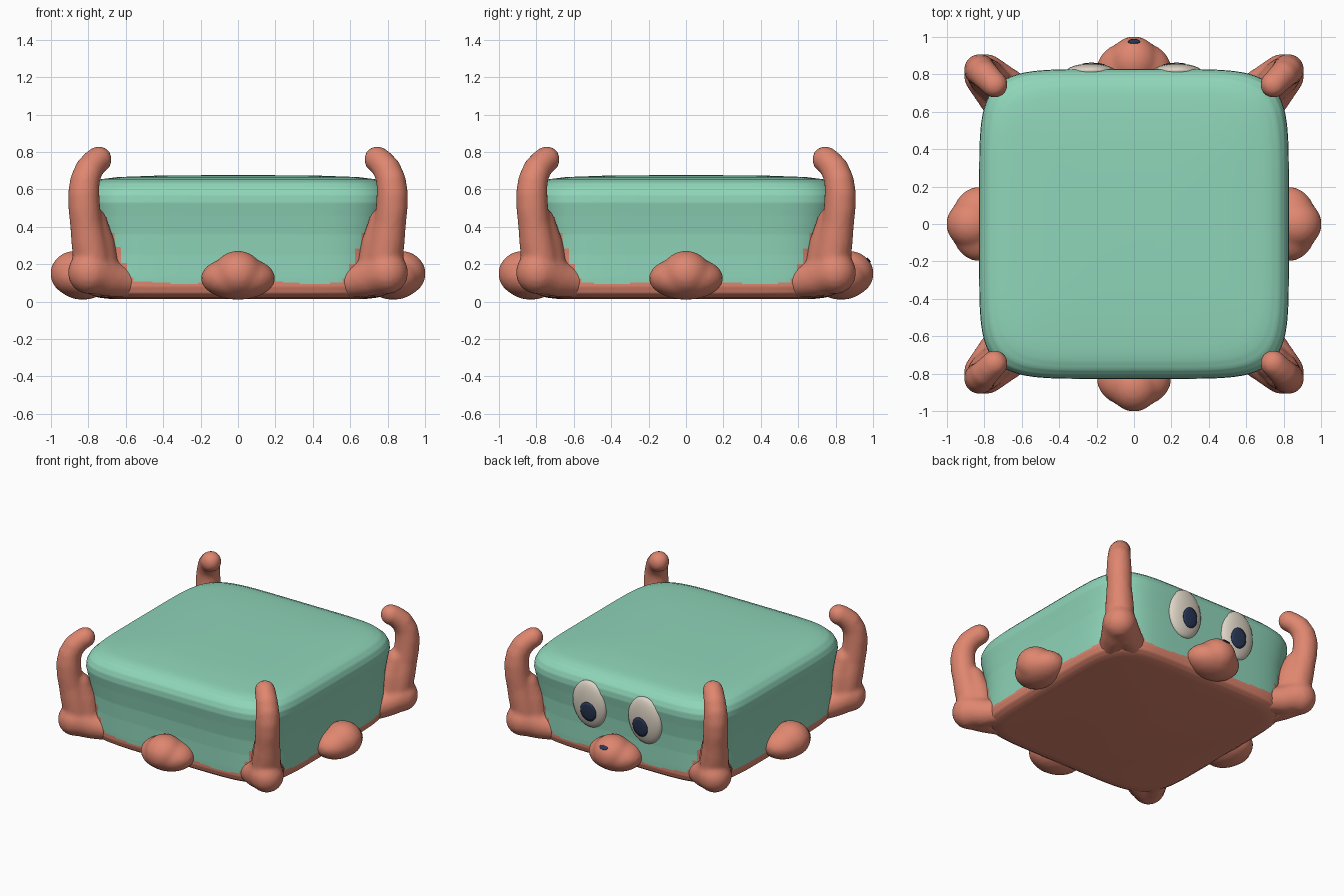
import bpy, bmesh, math
from mathutils import Vector, Matrix

if "Cube" in bpy.data.objects:
    bpy.data.objects.remove(bpy.data.objects["Cube"])


def material(name, rgb):
    m = bpy.data.materials.new(name)
    m.diffuse_color = (*rgb, 1)
    m.use_nodes = True
    m.node_tree.nodes["Principled BSDF"].inputs["Base Color"].default_value = m.diffuse_color
    return m


TEAL = material("teal_shell", (0.275, 0.67, 0.49))
CORAL = material("coral_skin", (0.74, 0.24, 0.16))
CREAM = material("cream_eye", (0.72, 0.65, 0.55))
NAVY = material("navy_pupil", (0.022, 0.038, 0.09))


def finish(name, bm, *mats):
    bmesh.ops.recalc_face_normals(bm, faces=bm.faces)
    me = bpy.data.meshes.new(name)
    bm.to_mesh(me)
    bm.free()
    ob = bpy.data.objects.new(name, me)
    bpy.context.collection.objects.link(ob)
    for m in mats:
        me.materials.append(m)
    me.shade_smooth()
    return ob


def ball(bm, centre, radii):
    mat = Matrix.Translation(centre) @ Matrix.Diagonal((*radii, 1))
    bmesh.ops.create_uvsphere(bm, u_segments=24, v_segments=16, radius=1, matrix=mat)


def skin_rings(bm, rings):
    for a, b in zip(rings, rings[1:]):
        n = len(a)
        for i in range(n):
            bm.faces.new((a[i], a[(i + 1) % n], b[(i + 1) % n], b[i]))


def tube(bm, path, sides=16):
    """Closed tube through (x, y, z, radius) points, with ball ends."""
    pts = [Vector(p[:3]) for p in path]
    rings = []
    for i, p in enumerate(pts):
        d = (pts[min(i + 1, len(pts) - 1)] - pts[max(i - 1, 0)]).normalized()
        side = Vector((1, -1, 0)).normalized()
        side = (side - d * side.dot(d)).normalized()
        up = d.cross(side)
        ang = [math.tau * k / sides for k in range(sides)]
        rings.append([bm.verts.new(p + path[i][3] * (side * math.cos(t) + up * math.sin(t)))
                      for t in ang])
    skin_rings(bm, rings)
    bm.faces.new(rings[0])
    bm.faces.new(rings[-1])
    for k in (0, -1):
        ball(bm, pts[k], [path[k][3]] * 3)


def blend(ob):
    """Fuse overlapping volumes into one soft skin."""
    r = ob.modifiers.new("fuse", 'REMESH')
    r.mode = 'VOXEL'
    r.voxel_size = 0.016
    r.use_smooth_shade = True
    s = ob.modifiers.new("soften", 'SMOOTH')
    s.factor = 0.5
    s.iterations = 4


# Body: rounded square rings stacked along a (half width, height) profile
profile = [(0.69, 0.015), (0.75, 0.022), (0.785, 0.045), (0.797, 0.08), (0.798, 0.13),
           (0.797, 0.25), (0.802, 0.36), (0.816, 0.46), (0.828, 0.53), (0.825, 0.57),
           (0.81, 0.605), (0.78, 0.635), (0.73, 0.655), (0.64, 0.666), (0.42, 0.674),
           (0.15, 0.676)]
levels = []
for (w0, z0), (w1, z1) in zip(profile, profile[1:]):
    n = max(1, round((z1 - z0) / 0.007))
    levels += [(w0 + (w1 - w0) * k / n, z0 + (z1 - z0) * k / n) for k in range(n)]
levels.append(profile[-1])

bm = bmesh.new()
rings = []
for w, z in levels:
    ring = []
    for k in range(192):
        a = math.tau * k / 192
        c, s = math.cos(a), math.sin(a)
        r = w * (abs(c) ** 6 + abs(s) ** 6) ** (-1 / 6)
        ring.append(bm.verts.new((r * c, r * s, z)))
    rings.append(ring)
skin_rings(bm, rings)
bm.faces.new(rings[0])
bm.faces.new(rings[-1])
# Coral underside with a wavy edge, rising toward the corners behind the arms
for f in bm.faces:
    p = f.calc_center_median()
    m = min(abs(p.x), abs(p.y))
    wave = 0.01 * math.sin(9 * p.x + 1) * math.cos(8 * p.y)
    limit = 0.105 + wave + min(0.34, max(0, m - 0.57) * 2.4)
    f.material_index = 1 if p.z < limit else 0
body = finish("body", bm, TEAL, CORAL)

# Corner arms: upright curled arm, foot bulb, inner fin and webs along both sides
arm_path = [(0.775, 0.775, 0.16, 0.10), (0.785, 0.785, 0.25, 0.10), (0.80, 0.80, 0.34, 0.094),
            (0.813, 0.813, 0.42, 0.086), (0.822, 0.822, 0.50, 0.086), (0.825, 0.825, 0.58, 0.085),
            (0.818, 0.818, 0.65, 0.08), (0.795, 0.795, 0.71, 0.076), (0.765, 0.765, 0.745, 0.072),
            (0.745, 0.745, 0.76, 0.071)]
fin_path = [(0.735, 0.735, 0.18, 0.10), (0.745, 0.745, 0.31, 0.088), (0.77, 0.77, 0.43, 0.07)]
for sx, sy, label in ((1, 1, "back_right"), (-1, 1, "back_left"),
                      (1, -1, "front_right"), (-1, -1, "front_left")):
    bm = bmesh.new()
    tube(bm, arm_path)
    tube(bm, fin_path)
    ball(bm, (0.795, 0.795, 0.155), (0.115, 0.115, 0.115))
    for flip in (False, True):
        web = [(0.70, 0.60, 0.105, 0.085), (0.74, 0.68, 0.12, 0.097), (0.785, 0.77, 0.15, 0.11)]
        tube(bm, [(y, x, z, r) if flip else (x, y, z, r) for x, y, z, r in web])
    bmesh.ops.transform(bm, matrix=Matrix.Diagonal((sx, sy, 1, 1)), verts=bm.verts)
    blend(finish("arm_" + label, bm, CORAL))

# Side stubs: three feet and the nose, one per side
for quarter, label in enumerate(("nose", "foot_left", "foot_front", "foot_right")):
    bm = bmesh.new()
    ball(bm, (0, 0.83, 0.125), (0.2, 0.152, 0.115))
    ball(bm, (0, 0.87, 0.15), (0.132, 0.134, 0.122))
    bmesh.ops.rotate(bm, cent=(0, 0, 0), verts=bm.verts,
                     matrix=Matrix.Rotation(quarter * math.pi / 2, 3, 'Z'))
    blend(finish(label, bm, CORAL))


def plate(name, centre, size, dome_c, dome_r, lift):
    """Thin oval that follows the back of an ellipsoid dome."""
    bm = bmesh.new()
    rings = []
    for t in (0.05, 0.35, 0.7, 1.0):
        ring = []
        for k in range(28):
            a = math.tau * k / 28
            x = centre[0] + size[0] * t * math.cos(a)
            z = centre[1] + size[1] * t * math.sin(a)
            q = 1 - ((x - dome_c[0]) / dome_r[0]) ** 2 - ((z - dome_c[2]) / dome_r[2]) ** 2
            ring.append(bm.verts.new((x, dome_c[1] + dome_r[1] * math.sqrt(max(q, 0)) + lift, z)))
        rings.append(ring)
    skin_rings(bm, rings)
    bm.faces.new(rings[0])
    ob = finish(name, bm, NAVY)
    s = ob.modifiers.new("thickness", 'SOLIDIFY')
    s.thickness = 0.006
    s.offset = 0
    return ob


# Eyes with pupils on the back wall
for side, label in ((1, "right"), (-1, "left")):
    c, r = (0.23 * side, 0.808, 0.425), (0.138, 0.048, 0.178)
    bm = bmesh.new()
    ball(bm, c, r)
    # lean the eye with the wall, which flares outward toward the top
    shear = Matrix.Identity(4)
    shear[1][2] = 0.07
    shear[1][3] = -0.07 * c[2]
    bmesh.ops.transform(bm, matrix=shear, verts=bm.verts)
    finish("eye_" + label, bm, CREAM)
    pupil = plate("pupil_" + label, (0.215 * side, 0.385), (0.062, 0.073), c, r, 0.002)
    pupil.data.transform(shear)

# Small mark on the nose
plate("nose_mark", (0, 0.222), (0.032, 0.012), (0, 0.87, 0.15), (0.132, 0.134, 0.122), 0.0)
